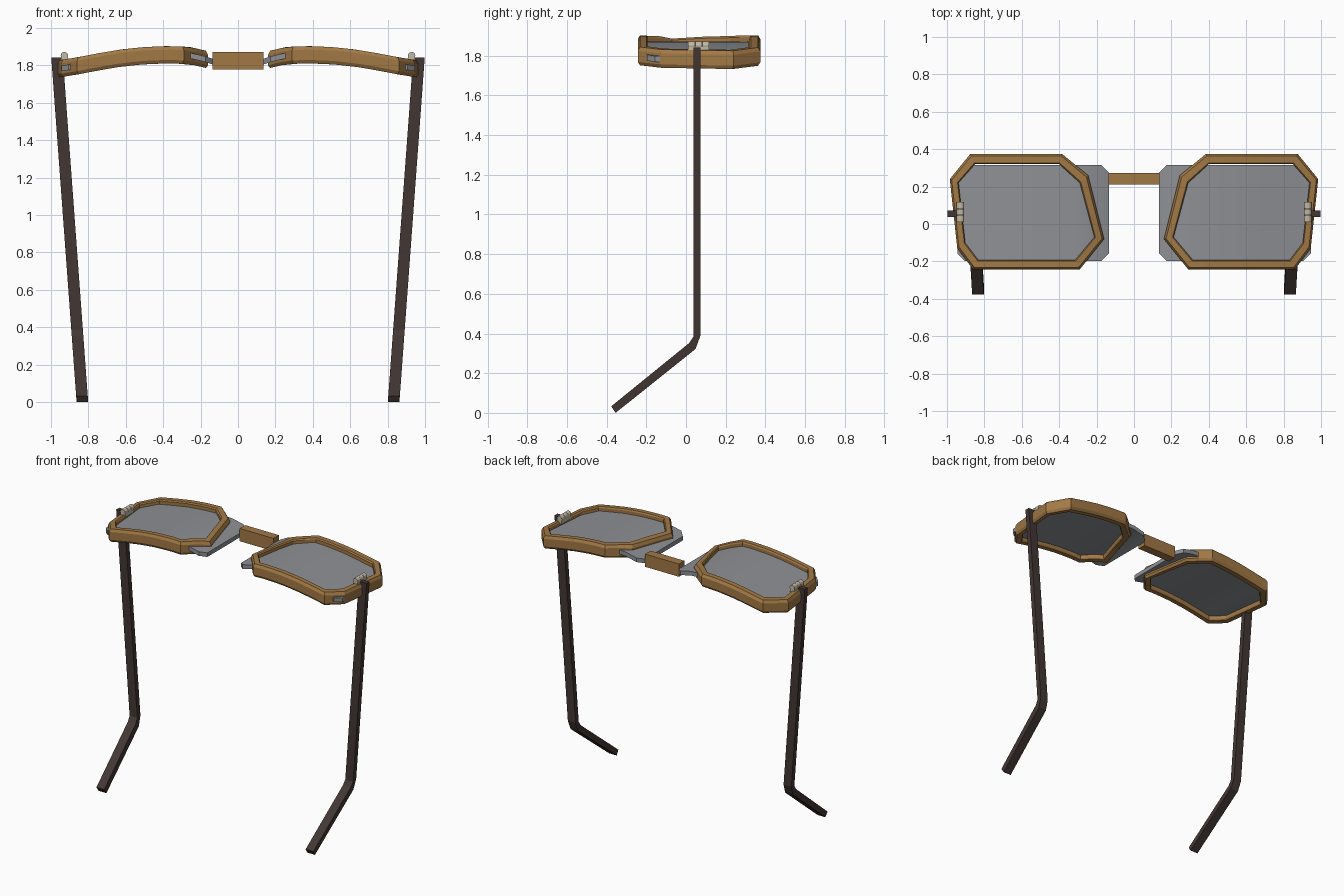
import bpy, bmesh
from math import pi
from mathutils import Vector, Matrix

if "Cube" in bpy.data.objects:
    bpy.data.objects.remove(bpy.data.objects["Cube"])


def material(name, col):
    m = bpy.data.materials.new(name)
    m.diffuse_color = (*col, 1)
    m.use_nodes = True
    m.node_tree.nodes["Principled BSDF"].inputs["Base Color"].default_value = m.diffuse_color
    return m


WOOD = material("mottled_brown", (0.36, 0.19, 0.06))
DARK = material("dark_brown", (0.055, 0.038, 0.034))
TINT = material("grey_lens", (0.27, 0.28, 0.30))
METAL = material("pale_metal", (0.55, 0.49, 0.38))


def finish(name, bm, mat, mirror=True):
    bmesh.ops.recalc_face_normals(bm, faces=bm.faces[:])
    me = bpy.data.meshes.new(name)
    bm.to_mesh(me)
    bm.free()
    me.materials.append(mat)
    ob = bpy.data.objects.new(name, me)
    bpy.context.collection.objects.link(ob)
    if mirror:
        ob.modifiers.new("mirror", 'MIRROR').use_mirror_merge = False
    return ob


def loft(bm, rings, closed=False):
    """Skin a list of equal-length closed rings; cap the ends unless closed."""
    vs = [[bm.verts.new(p) for p in r] for r in rings]
    n = len(vs[0])
    for i in range(len(vs) if closed else len(vs) - 1):
        a, b = vs[i], vs[(i + 1) % len(vs)]
        for j in range(n):
            k = (j + 1) % n
            bm.faces.new((a[j], a[k], b[k], b[j]))
    if not closed:
        bm.faces.new(vs[0])
        bm.faces.new(vs[-1])


# Height of the curved front at a given x
CURVE = [(0.12, 1.815), (0.17, 1.832), (0.26, 1.853), (0.38, 1.857), (0.5, 1.852),
         (0.62, 1.84), (0.74, 1.82), (0.86, 1.797), (1.0, 1.775)]


def height(x):
    for (x0, z0), (x1, z1) in zip(CURVE, CURVE[1:]):
        if x <= x1:
            return z0 + (z1 - z0) * (x - x0) / (x1 - x0)
    return CURVE[-1][1]


# Rims: matching outer and inner outlines, divided so they follow the curve
OUTER = [(.385, .375), (.875, .375), (.985, .24), (.945, -.13),
         (.86, -.243), (.29, -.243), (.16, -.08), (.245, .26)]
INNER = [(.40, .32), (.85, .32), (.938, .22), (.902, -.10),
         (.832, -.193), (.315, -.193), (.212, -.07), (.29, .22)]
H = 0.046
bm = bmesh.new()
rings = []
for i in range(8):
    j = (i + 1) % 8
    steps = 8 if i in (0, 4) else 2
    for s in range(steps):
        t = s / steps
        o = Vector(OUTER[i]).lerp(Vector(OUTER[j]), t)
        n = Vector(INNER[i]).lerp(Vector(INNER[j]), t)
        section = [(0, -.6), (0, .6), (.22, 1), (.88, 1), (1, .8),
                   (1, -.8), (.88, -1), (.22, -1)]
        ring = []
        for u, w in section:
            p = o.lerp(n, u)
            ring.append((p.x, p.y, height(p.x) + w * H))
        rings.append(ring)
loft(bm, rings, closed=True)
finish("rim", bm, WOOD)

# Lenses: curved plates with clipped corners, reaching past the rim at the nose
bm = bmesh.new()
xs = [.135, .175, .22, .26, .32, .38, .44, .5, .56, .62, .68, .74, .8, .86, .905, .945]
rings = []
for x in xs:
    c = max(0, .04 - min(x - xs[0], xs[-1] - x))
    z = height(x)
    lo, hi = -.197 + c, .315 - c
    rings.append([(x, lo, z - .015), (x, hi, z - .015), (x, hi, z + .015), (x, lo, z + .015)])
loft(bm, rings)
lens = finish("lens", bm, TINT)
bpy.context.view_layer.objects.active = lens
lens.select_set(True)
bpy.ops.object.shade_smooth_by_angle(angle=0.5)

# Bridge bar
bm = bmesh.new()
bmesh.ops.create_cube(bm, size=1, matrix=Matrix.Translation((0, .242, 1.825)) @
                      Matrix.Diagonal((.27, .062, .092, 1)))
finish("bridge", bm, WOOD, mirror=False)

# Temple arms: side profile (back y,z / front y,z), leaning inwards towards the tips
PROFILE = [((.073, 1.842), (.038, 1.842)), ((.073, .39), (.038, .385)),
           ((.048, .322), (.016, .352)), ((-.355, 0), (-.377, .033))]
bm = bmesh.new()
rings = []
for (yb, zb), (yf, zf) in PROFILE:
    cb, cf = .832 + .0735 * zb, .832 + .0735 * zf
    rings.append([(cb - .031, yb, zb), (cb + .031, yb, zb),
                  (cf + .031, yf, zf), (cf - .031, yf, zf)])
loft(bm, rings)
finish("temple_arm", bm, DARK)

# Hinges: three knuckles on a leaf
bm = bmesh.new()
for y in (.028, .064, .100):
    bmesh.ops.create_cone(bm, cap_ends=True, segments=12, radius1=.02, radius2=.02, depth=.034,
                          matrix=Matrix.Translation((.928, y, 1.852)) @ Matrix.Rotation(pi / 2, 4, 'X'))
bmesh.ops.create_cube(bm, size=1, matrix=Matrix.Translation((.928, .064, 1.832)) @
                      Matrix.Diagonal((.036, .106, .03, 1)))
finish("hinge", bm, METAL)
